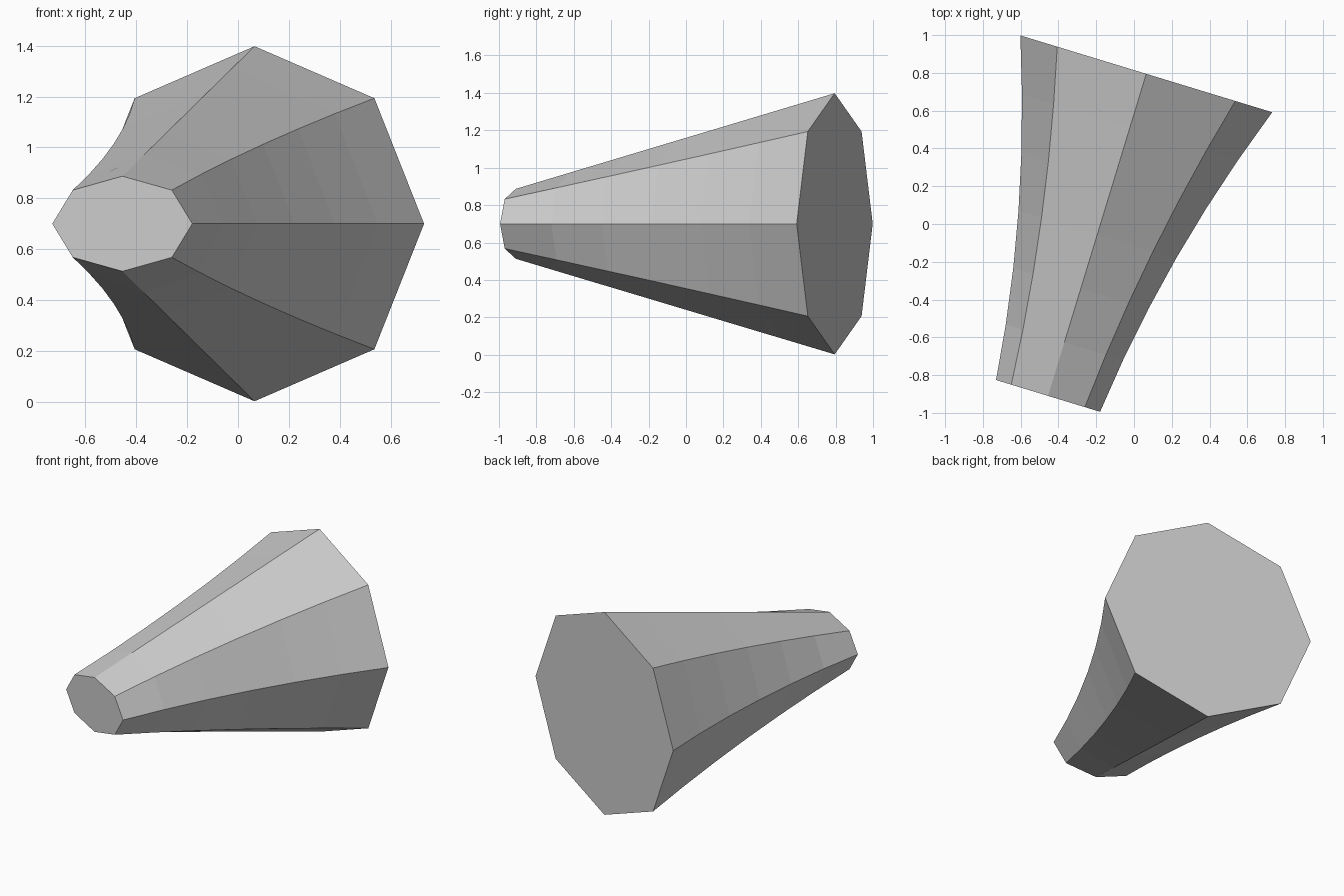
import bpy, bmesh
from math import cos, sin, pi
from mathutils import Vector

cube = bpy.data.objects.get("Cube")
if cube:
    bpy.data.objects.remove(cube)

SIDES, STEPS = 8, 6
BACK = Vector((0.065, 0.795, 0.70))
FRONT = Vector((-0.455, -0.91, 0.70))
ACROSS = (BACK - FRONT).cross(Vector((0, 0, 1))).normalized()

grey = bpy.data.materials.new("plain grey")
grey.use_nodes = True
colour = (0.6, 0.6, 0.6, 1)
grey.diffuse_color = colour
grey.node_tree.nodes["Principled BSDF"].inputs["Base Color"].default_value = colour


def ring(bm, t):
    """Octagon across the axis: width flares in a curve, height tapers evenly."""
    centre = BACK.lerp(FRONT, t)
    wide = 0.697 + (0.288 - 0.697) * t - 0.228 * t * (1 - t)
    high = 0.698 + (0.187 - 0.698) * t
    points = []
    for i in range(SIDES):
        a = 2 * pi * i / SIDES
        points.append(bm.verts.new(centre + ACROSS * wide * cos(a) + Vector((0, 0, high * sin(a)))))
    return points


# Flared eight-sided horn, closed at both ends
bm = bmesh.new()
rings = [ring(bm, s / STEPS) for s in range(STEPS + 1)]
for a, b in zip(rings, rings[1:]):
    for i in range(SIDES):
        j = (i + 1) % SIDES
        bm.faces.new((a[i], a[j], b[j], b[i]))
bm.faces.new(rings[0])
bm.faces.new(rings[-1])
bmesh.ops.recalc_face_normals(bm, faces=bm.faces)

mesh = bpy.data.meshes.new("flared_horn")
bm.to_mesh(mesh)
bm.free()
mesh.materials.append(grey)
horn = bpy.data.objects.new("flared_horn", mesh)
bpy.context.collection.objects.link(horn)
